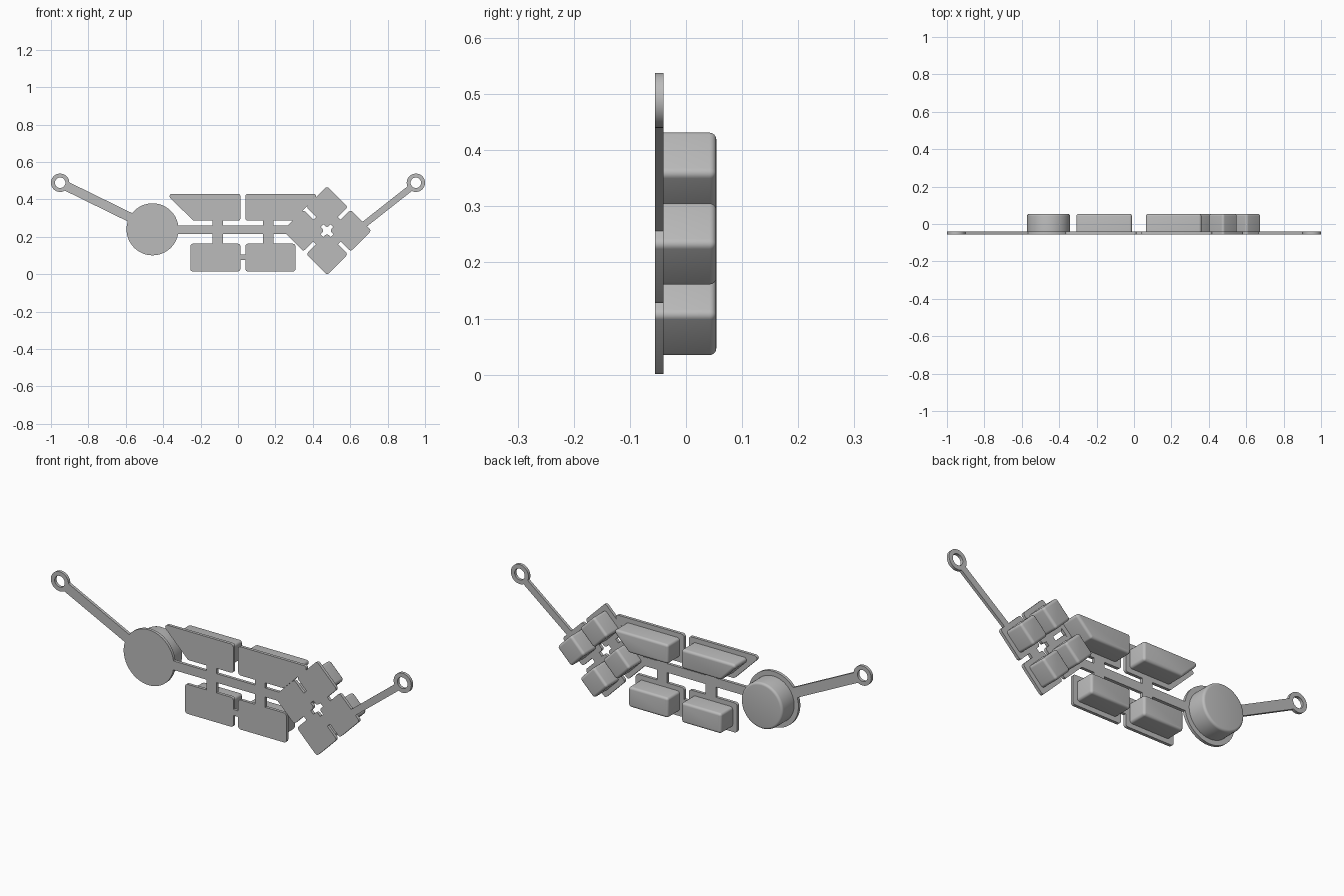
import bpy, bmesh, math
from mathutils import Vector, Matrix

if "Cube" in bpy.data.objects:
    bpy.data.objects.remove(bpy.data.objects["Cube"])

GREY = bpy.data.materials.new("plain_grey")
GREY.use_nodes = True
COLOUR = (0.5, 0.5, 0.5, 1)
GREY.diffuse_color = COLOUR
GREY.node_tree.nodes["Principled BSDF"].inputs["Base Color"].default_value = COLOUR

FRONT, MID, BACK = -0.055, -0.04, 0.054   # plate front, plate back, cap top
INSET, ROUND, SOFT = 0.0235, 0.013, 0.012


def finish(name, bm):
    bmesh.ops.recalc_face_normals(bm, faces=bm.faces)
    mesh = bpy.data.meshes.new(name)
    bm.to_mesh(mesh)
    bm.free()
    mesh.materials.append(GREY)
    obj = bpy.data.objects.new(name, mesh)
    bpy.context.collection.objects.link(obj)
    bpy.ops.object.select_all(action='DESELECT')
    obj.select_set(True)
    bpy.context.view_layer.objects.active = obj
    bpy.ops.object.shade_smooth_by_angle(angle=math.radians(35))
    return obj


def shrink(pts, d):
    """Move every side of a counter-clockwise outline inwards by d."""
    out = []
    for i, p in enumerate(pts):
        a = (p - pts[i - 1]).normalized()
        b = (pts[(i + 1) % len(pts)] - p).normalized()
        na, nb = Vector((-a.y, a.x)), Vector((-b.y, b.x))
        out.append(p + (na + nb) * d / (1 + na.dot(nb)))
    return out


def rounded(pts, r, steps=5):
    """Replace every corner by an arc of radius r."""
    out = []
    inner = shrink(pts, r)
    for i, c in enumerate(inner):
        a = pts[i] - pts[i - 1]
        b = pts[(i + 1) % len(pts)] - pts[i]
        start = math.atan2(-a.x, a.y)
        turn = math.atan2(a.x * b.y - a.y * b.x, a.dot(b))
        for s in range(steps + 1):
            t = start + turn * s / steps
            out.append(c + Vector((math.cos(t), math.sin(t))) * r)
    return out


def slab(name, outline, y0, y1, soft=0):
    """Extrude an x-z outline along y, optionally softening the back rim."""
    bm = bmesh.new()
    face = bm.faces.new([bm.verts.new((p.x, y0, p.y)) for p in outline])
    new = bmesh.ops.extrude_face_region(bm, geom=[face], use_keep_orig=True)["geom"]
    verts = [g for g in new if isinstance(g, bmesh.types.BMVert)]
    bmesh.ops.translate(bm, verts=verts, vec=(0, y1 - y0, 0))
    if soft:
        rim = [e for e in bm.edges if all(v.co.y > y1 - 1e-5 for v in e.verts)]
        bmesh.ops.bevel(bm, geom=rim, offset=soft, segments=4, profile=0.5, affect='EDGES')
    return finish(name, bm)


def box(x0, x1, z0, z1):
    return [Vector(p) for p in ((x0, z0), (x1, z0), (x1, z1), (x0, z1))]


def circle(x, z, r, n=64):
    return [Vector((x + r * math.cos(i * math.tau / n), z + r * math.sin(i * math.tau / n)))
            for i in range(n)]


def pad(name, pts):
    """Flat rounded plate with a softened cap on its back."""
    slab(name + "_plate", rounded(pts, ROUND), FRONT, MID)
    slab(name + "_cap", rounded(shrink(pts, INSET), ROUND), MID, BACK, SOFT)


def strip(name, a, b, width):
    a, b = Vector(a), Vector(b)
    d = (b - a).normalized() * width / 2
    n = Vector((-d.y, d.x))
    slab(name, [a - n, b - n, b + n, a + n], FRONT, MID)


def ring(name, x, z, r_out, r_in):
    bm = bmesh.new()
    vs = [bm.verts.new((x + r, y, z)) for r, y in
          ((r_in, FRONT), (r_out, FRONT), (r_out, MID), (r_in, MID))]
    es = [bm.edges.new((vs[i], vs[(i + 1) % 4])) for i in range(4)]
    bmesh.ops.spin(bm, geom=vs + es, cent=(x, 0, z), axis=(0, 1, 0),
                   angle=math.tau, steps=48, use_merge=True)
    bmesh.ops.remove_doubles(bm, verts=bm.verts, dist=1e-5)
    finish(name, bm)


# End rings and their arms
ring("right_ring", -0.951, 0.489, 0.049, 0.028)
ring("left_ring", 0.951, 0.489, 0.049, 0.028)
strip("right_arm", (-0.918, 0.471), (-0.575, 0.303), 0.05)
strip("left_arm", (0.67, 0.262), (0.919, 0.458), 0.034)

# Round pad
slab("round_plate", circle(-0.457, 0.24, 0.139), FRONT, MID)
slab("round_cap", circle(-0.457, 0.24, 0.115), MID, BACK, SOFT)

# Upper slanted pads and lower rectangular pads, mirrored about their shared centre
CENTRE = 0.026
for side, s in (("right", -1), ("left", 1)):
    upper = [(0.0135, 0.286), (0.265, 0.286), (0.41, 0.43), (0.0135, 0.43)]
    pts = [Vector((CENTRE + s * x, z)) for x, z in upper]
    pad(side + "_upper", pts if s > 0 else pts[::-1])
    edges = sorted((CENTRE + s * 0.0135, CENTRE + s * 0.281))
    pad(side + "_lower", box(*edges, 0.015, 0.163))
    # Stem joining both pads to the spine
    x = CENTRE + s * 0.135
    strip(side + "_upper_stem", (x, 0.257), (x, 0.288), 0.057)
    strip(side + "_lower_stem", (x, 0.161), (x, 0.217), 0.057)

strip("spine", (-0.325, 0.237), (0.27, 0.237), 0.045)
strip("lower_link", (0.01, 0.09), (0.042, 0.09), 0.03)

# Cluster of four square pads turned to stand on their corners
HUB = Vector((0.476, 0.233))
for i, name in enumerate(("left_square", "top_square", "right_square", "bottom_square")):
    quarter = Matrix.Rotation(i * math.pi / 2, 2)
    mid = HUB + quarter @ Vector((0.126, 0))
    h = 0.157 / 2
    turn = Matrix.Rotation(math.pi / 4, 2)
    pad(name, [mid + turn @ p for p in box(-h, h, -h, h)])
    # Bridge across the gap to the next square
    along = quarter @ Vector((1, 1)).normalized()
    across = Vector((-along.y, along.x)) * 0.013
    c = HUB + along * 0.065
    strip(name + "_bridge", c - across, c + across, 0.055)
